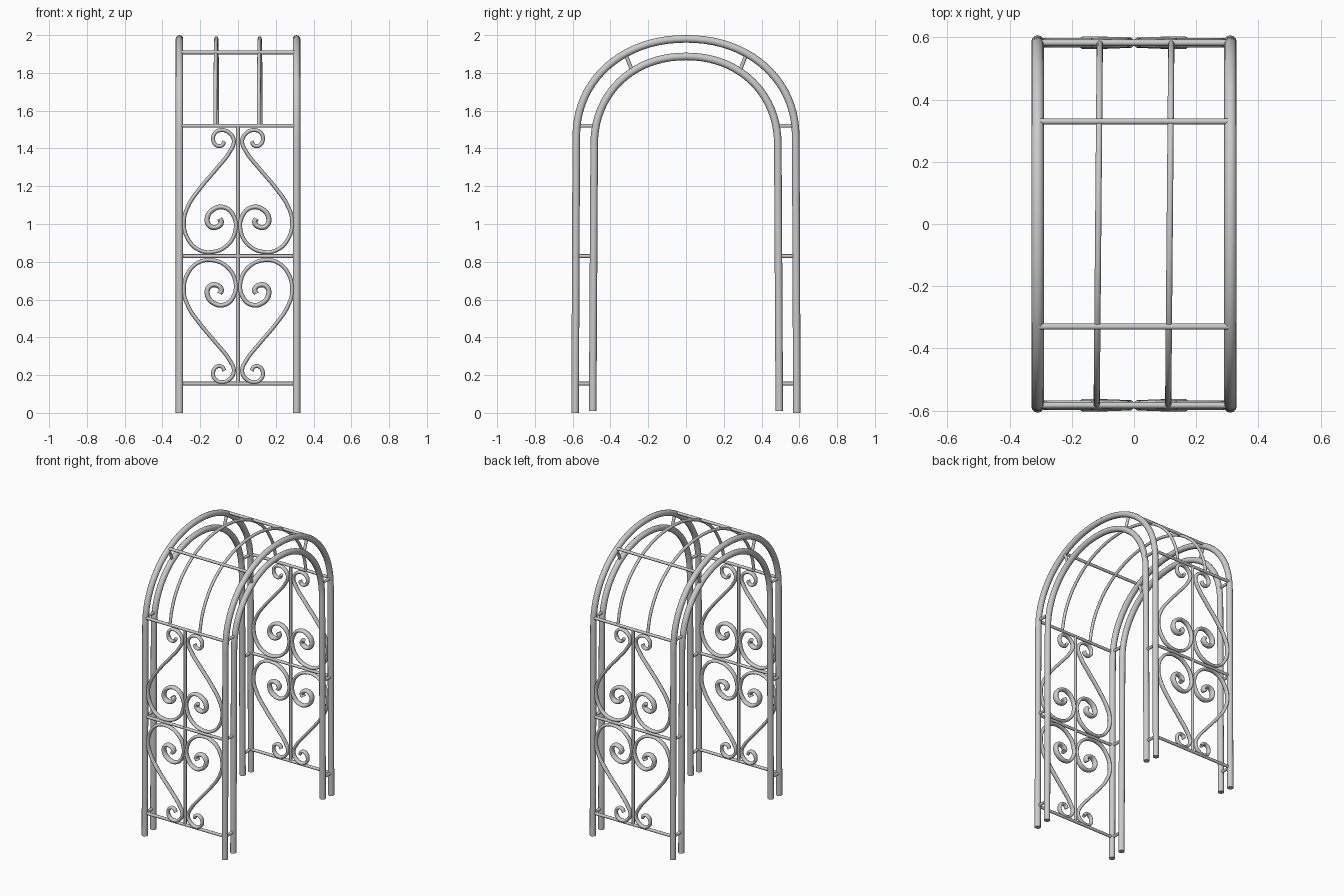
import bpy, math

if "Cube" in bpy.data.objects:
    bpy.data.objects.remove(bpy.data.objects["Cube"])

HALF_W = 0.31      # x of the arched frames
SIDE_Y = 0.583     # y of the side panels


def tube(name, pts, r, radii=None, smooth_path=False, y_scale=1.0, origin_y=0.0):
    """Round bar swept along a list of points."""
    cu = bpy.data.curves.new(name, 'CURVE')
    cu.dimensions = '3D'
    cu.bevel_depth = r
    cu.bevel_resolution = 4
    cu.use_fill_caps = True
    cu.resolution_u = 6
    if smooth_path:
        sp = cu.splines.new('BEZIER')
        sp.bezier_points.add(len(pts) - 1)
        for i, (bp, p) in enumerate(zip(sp.bezier_points, pts)):
            bp.co = p
            bp.handle_left_type = bp.handle_right_type = 'AUTO'
            bp.radius = radii[i] if radii else 1.0
    else:
        sp = cu.splines.new('POLY')
        sp.points.add(len(pts) - 1)
        for sp_pt, p in zip(sp.points, pts):
            sp_pt.co = (*p, 1.0)
    ob = bpy.data.objects.new(name, cu)
    bpy.context.collection.objects.link(ob)
    ob.location.y = origin_y
    ob.scale.y = y_scale
    bpy.ops.object.select_all(action='DESELECT')
    ob.select_set(True)
    bpy.context.view_layer.objects.active = ob
    bpy.ops.object.convert(target='MESH')
    bpy.ops.object.shade_smooth_by_angle(angle=math.radians(40))
    return bpy.context.object


def arch(a, spring, top, n=2.1, steps=40):
    """Rounded arch as (y, z) points from one springing to the other."""
    out = []
    for i in range(steps + 1):
        t = math.pi * i / steps
        c, s = math.cos(t), max(math.sin(t), 0.0)
        y = math.copysign(abs(c) ** (2 / n), c) * a
        out.append((y, spring + (top - spring) * s ** (2 / n)))
    return out


outer = arch(0.581, 1.46, 1.98)
inner = arch(0.486, 1.42, 1.887)

# arched frames, double tube front and back
for sx, end in ((-1, 'left'), (1, 'right')):
    x = sx * HALF_W
    for kind, path, foot, z0 in (('outer', outer, 0.587, 0.0), ('inner', inner, 0.494, 0.01)):
        yz = [(foot, z0)] + path + [(-foot, z0)]
        tube(f'{kind}_arch_{end}', [(x, y, z) for y, z in yz], 0.02)
    # short braces joining the outer and inner tubes
    for sy in (-1, 1):
        for z in (0.155, 0.83, 1.52):
            tube(f'brace_{end}', [(x, sy * 0.578, z), (x, sy * 0.485, z)], 0.01)
        tube(f'arch_brace_{end}', [(x, sy * 0.32, 1.9), (x, sy * 0.285, 1.81)], 0.01)

# roof bars following the arch, very slightly skewed
for x0, x1 in ((-0.11, -0.12), (0.12, 0.11)):
    path = [p for p in outer if p[1] > 1.53]
    yz = [(0.58, 1.52)] + path + [(-0.58, 1.52)]
    tube('roof_bar', [(x0 + (x1 - x0) * (0.58 - y) / 1.16, y, z + 0.004) for y, z in yz], 0.01)

# half of a heart scroll, (x, z): small curl, long diagonal, large spiral
scroll = [(.072, 1.437), (.085, 1.416), (.113, 1.416), (.132, 1.45), (.118, 1.485),
          (.085, 1.497), (.045, 1.482), (.022, 1.44), (.045, 1.38), (.11, 1.297),
          (.2, 1.19), (.264, 1.095), (.287, 1.01), (.262, .915), (.205, .862),
          (.135, .852), (.06, .885), (.015, .96), (.022, 1.04), (.07, 1.087),
          (.13, 1.078), (.163, 1.03), (.15, .99), (.112, .984), (.088, 1.01), (.098, 1.028)]
thick = [1.0 if i < 18 else min(1.0 + 0.08 * (i - 17), 1.3) for i in range(len(scroll))]

for sy in (-1, 1):
    # cross bars of the side panel and the roof
    for z in (0.155, 0.83, 1.52):
        tube('side_cross_bar', [(-HALF_W, sy * SIDE_Y, z), (HALF_W, sy * SIDE_Y, z)], 0.01)
    tube('roof_cross_bar', [(-HALF_W, sy * 0.33, 1.908), (HALF_W, sy * 0.33, 1.908)], 0.01)
    # upright in the middle of the panel
    tube('panel_upright', [(0, sy * SIDE_Y, 0.155), (0, sy * SIDE_Y, 1.52)], 0.01)
    # four half-heart scrolls mirrored about the middle cross bar
    for sx in (-1, 1):
        for sz in (-1, 1):
            pts = [(sx * x, 0, 0.83 + sz * (z - 0.83)) for x, z in scroll]
            tube('heart_scroll', pts, 0.0105, thick, True, 1.5, sy * SIDE_Y)
